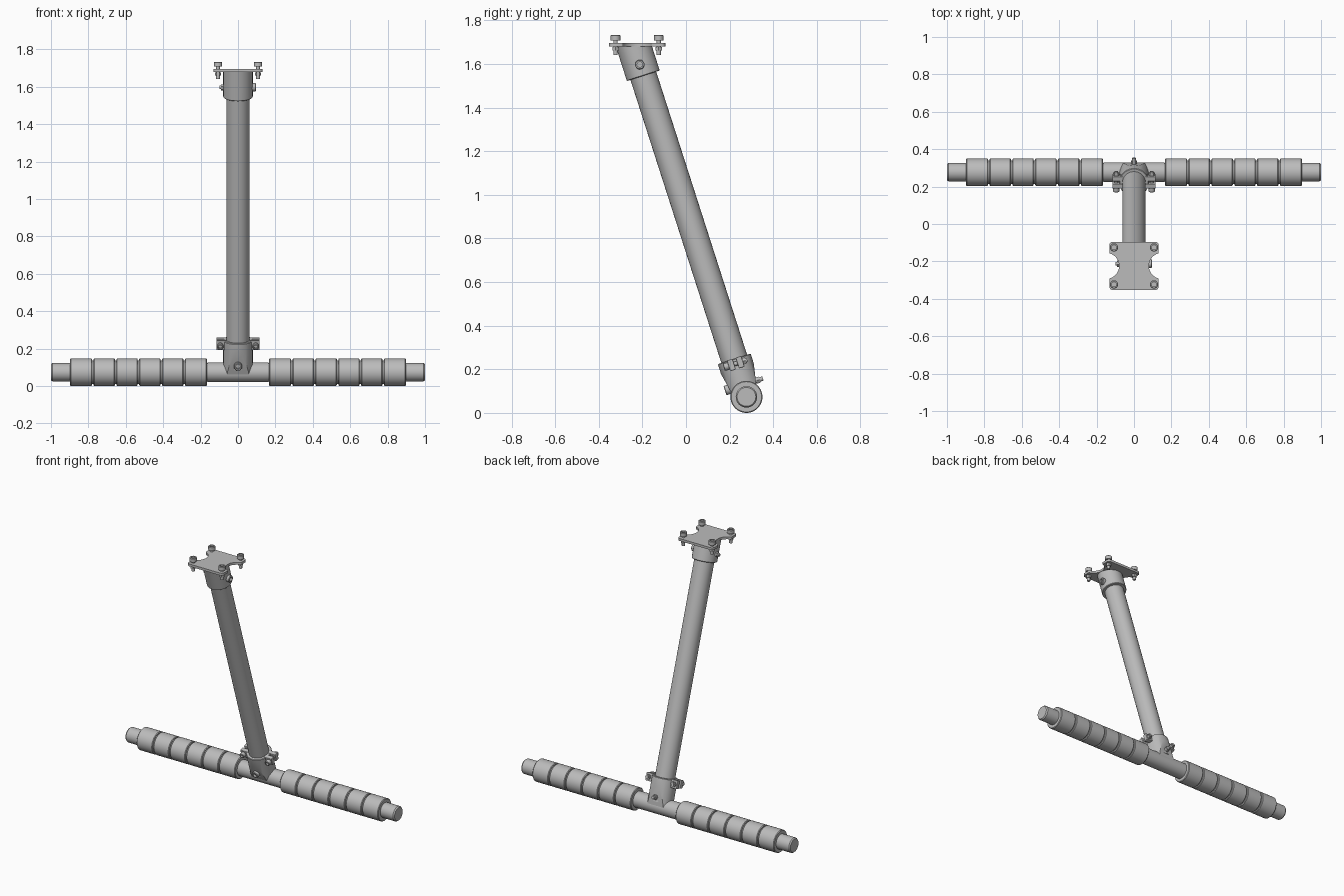
import bpy, bmesh, math
from mathutils import Matrix, Vector

if "Cube" in bpy.data.objects:
    bpy.data.objects.remove(bpy.data.objects["Cube"])

grey = bpy.data.materials.new("satin_grey")
grey.use_nodes = True
GREY = (0.5, 0.5, 0.5, 1)
grey.diffuse_color = GREY
grey.node_tree.nodes["Principled BSDF"].inputs["Base Color"].default_value = GREY

BAR_R, FOAM_R, TUBE_R, SLEEVE_R = 0.049, 0.0735, 0.062, 0.079
PLATE_Y, PLATE_Z = -0.224, 1.68
BAR = Matrix.Translation((0, 0.277, FOAM_R))          # crossbar centre
POST = BAR @ Matrix.Rotation(math.radians(17.8), 4, 'X')  # leaning post frame
ALONG_X = Matrix.Rotation(math.pi / 2, 4, 'Y')
ALONG_Y = Matrix.Rotation(-math.pi / 2, 4, 'X')
move = lambda x, y, z: Matrix.Translation((x, y, z))


def finish(name, bm, matrix, smooth=True):
    bmesh.ops.recalc_face_normals(bm, faces=bm.faces)
    bm.transform(matrix)
    if matrix.determinant() < 0:
        bmesh.ops.reverse_faces(bm, faces=bm.faces)
    mesh = bpy.data.meshes.new(name)
    bm.to_mesh(mesh)
    bm.free()
    mesh.materials.append(grey)
    obj = bpy.data.objects.new(name, mesh)
    bpy.context.collection.objects.link(obj)
    if smooth:
        bpy.ops.object.select_all(action='DESELECT')
        obj.select_set(True)
        bpy.context.view_layer.objects.active = obj
        bpy.ops.object.shade_smooth_by_angle(angle=math.radians(30))
    return obj


def lathe_mesh(profile, sides=48):
    """Revolve (radius, height) points about z and cap both ends."""
    bm = bmesh.new()
    rings = []
    for r, z in profile:
        rings.append([bm.verts.new((r * math.cos(a), r * math.sin(a), z))
                      for a in (2 * math.pi * i / sides for i in range(sides))])
    for low, high in zip(rings, rings[1:]):
        for i in range(sides):
            j = (i + 1) % sides
            bm.faces.new((low[i], low[j], high[j], high[i]))
    bm.faces.new(rings[0])
    bm.faces.new(rings[-1])
    return bm


def lathe(name, profile, matrix, sides=48):
    return finish(name, lathe_mesh(profile, sides), matrix)


def cut(bm, point, normal):
    """Remove everything on the normal side of a plane and close the hole."""
    geom = bm.verts[:] + bm.edges[:] + bm.faces[:]
    result = bmesh.ops.bisect_plane(bm, geom=geom, plane_co=point, plane_no=normal, clear_outer=True)
    edges = [e for e in result["geom_cut"] if isinstance(e, bmesh.types.BMEdge)]
    bmesh.ops.contextual_create(bm, geom=edges)


def bolt(name, matrix, top, nut_top, nut_low, end, head_r=0.022):
    """Socket-head bolt along z with a hex nut."""
    base, socket = top - 0.026, head_r * 0.55
    lathe(name, [(0.01, end), (0.01, base), (head_r, base), (head_r, top - 0.003),
                 (head_r - 0.003, top), (socket, top), (socket, top - 0.014)], matrix, 24)
    lathe(name + "_nut", [(0.017, nut_low), (0.017, nut_top)], matrix, 6)


# Crossbar with softened ends
lathe("crossbar", [(BAR_R - 0.006, -1), (BAR_R, -0.992), (BAR_R, 0.992), (BAR_R - 0.006, 1)],
      BAR @ ALONG_X)

# Grooved foam rollers, mirrored left and right
FOAM_START, FOAM_END, SEGMENTS = 0.166, 0.898, 6
pitch = (FOAM_END - FOAM_START) / SEGMENTS
foam = []
for i in range(SEGMENTS):
    a, b = FOAM_START + i * pitch, FOAM_START + (i + 1) * pitch
    a += 0.004 if i else 0
    b -= 0.004 if i < SEGMENTS - 1 else 0
    foam += [(FOAM_R - 0.01, a), (FOAM_R - 0.004, a), (FOAM_R, a + 0.004),
             (FOAM_R, b - 0.004), (FOAM_R - 0.004, b), (FOAM_R - 0.01, b)]
for side, sign in (("left", 1), ("right", -1)):
    lathe(side + "_foam_roller", foam, BAR @ Matrix.Scale(sign, 4, (1, 0, 0)) @ ALONG_X)

# Leaning post tube
lathe("post_tube", [(TUBE_R, 0.03), (TUBE_R, 1.65)], POST)

# T joint: horizontal sleeve and tapered upright sleeve
lathe("joint_cross_sleeve", [(0.053, -0.163), (0.053, 0.163)], BAR @ ALONG_X)
upright = lathe_mesh([(SLEEVE_R, 0), (SLEEVE_R, 0.18), (SLEEVE_R - 0.003, 0.183)])
for sign in (-1, 1):
    cut(upright, (0, sign * 0.052, 0), Vector((0, sign, -0.2)).normalized())
finish("joint_upright_sleeve", upright, POST)

# Through bolt of the joint
bolt("joint_bolt", POST @ move(0, 0, 0.057) @ ALONG_Y @ Matrix.Rotation(math.pi, 4, 'X'),
     0.085, -0.066, -0.082, -0.098)

# Clamp ears with pinch bolts on both sides of the upright sleeve
for side, sign in (("left", 1), ("right", -1)):
    for part, y in (("front", -0.021), ("back", 0.021)):
        bm = bmesh.new()
        bmesh.ops.create_cube(bm, size=1)
        bm.transform(Matrix.Diagonal((0.056, 0.027, 0.052, 1)))
        ear = finish(f"{side}_{part}_clamp_ear", bm, POST @ move(sign * 0.088, y, 0.16), False)
        bevel = ear.modifiers.new("soft_edges", 'BEVEL')
        bevel.width, bevel.segments = 0.004, 2
    bolt(side + "_clamp_bolt", POST @ move(sign * 0.095, 0, 0.16) @ ALONG_Y @ Matrix.Rotation(math.pi, 4, 'X'),
         0.058, -0.034, -0.048, -0.055, 0.017)

# Top collar, trimmed level under the plate
collar = lathe_mesh([(SLEEVE_R - 0.003, 1.546), (SLEEVE_R, 1.549), (SLEEVE_R, 1.8)])
collar.transform(POST)
cut(collar, (0, 0, PLATE_Z + 0.005), (0, 0, 1))
finish("top_collar", collar, Matrix.Identity(4))
bolt("collar_bolt", POST @ move(0, 0, 1.6) @ ALONG_X, 0.097, -0.076, -0.09, -0.1)

# Mounting plate with rounded corners and scooped sides
HALF_X, HALF_Y, CORNER = 0.132, 0.129, 0.018


def arc(cx, cy, r, start, end, steps):
    angles = [math.radians(start + (end - start) * i / steps) for i in range(steps + 1)]
    return [(cx + r * math.cos(a), cy + r * math.sin(a)) for a in angles]


side_edge = arc(HALF_X - CORNER, CORNER - HALF_Y, CORNER, -90, 0, 5)
side_edge += arc(HALF_X - 0.008, -0.073, 0.008, 0, 70, 3)
side_edge += arc(0.149, 0, 0.0694, 250, 110, 16)
side_edge += arc(HALF_X - 0.008, 0.073, 0.008, -70, 0, 3)
side_edge += arc(HALF_X - CORNER, HALF_Y - CORNER, CORNER, 0, 90, 5)
outline = side_edge + [(-x, y) for x, y in reversed(side_edge)]
bm = bmesh.new()
face = bm.faces.new([bm.verts.new((x, y, 0)) for x, y in outline])
top = bmesh.ops.extrude_face_region(bm, geom=[face])
bmesh.ops.translate(bm, vec=(0, 0, 0.016),
                    verts=[v for v in top["geom"] if isinstance(v, bmesh.types.BMVert)])
finish("mounting_plate", bm, move(0, PLATE_Y, PLATE_Z))

# Four plate bolts
for x in (-1, 1):
    for y in (-1, 1):
        bolt(f"{'left' if x > 0 else 'right'}_{'back' if y > 0 else 'front'}_plate_bolt",
             move(x * 0.107, PLATE_Y + y * 0.099, PLATE_Z), 0.053, -0.003, -0.019, -0.04)
